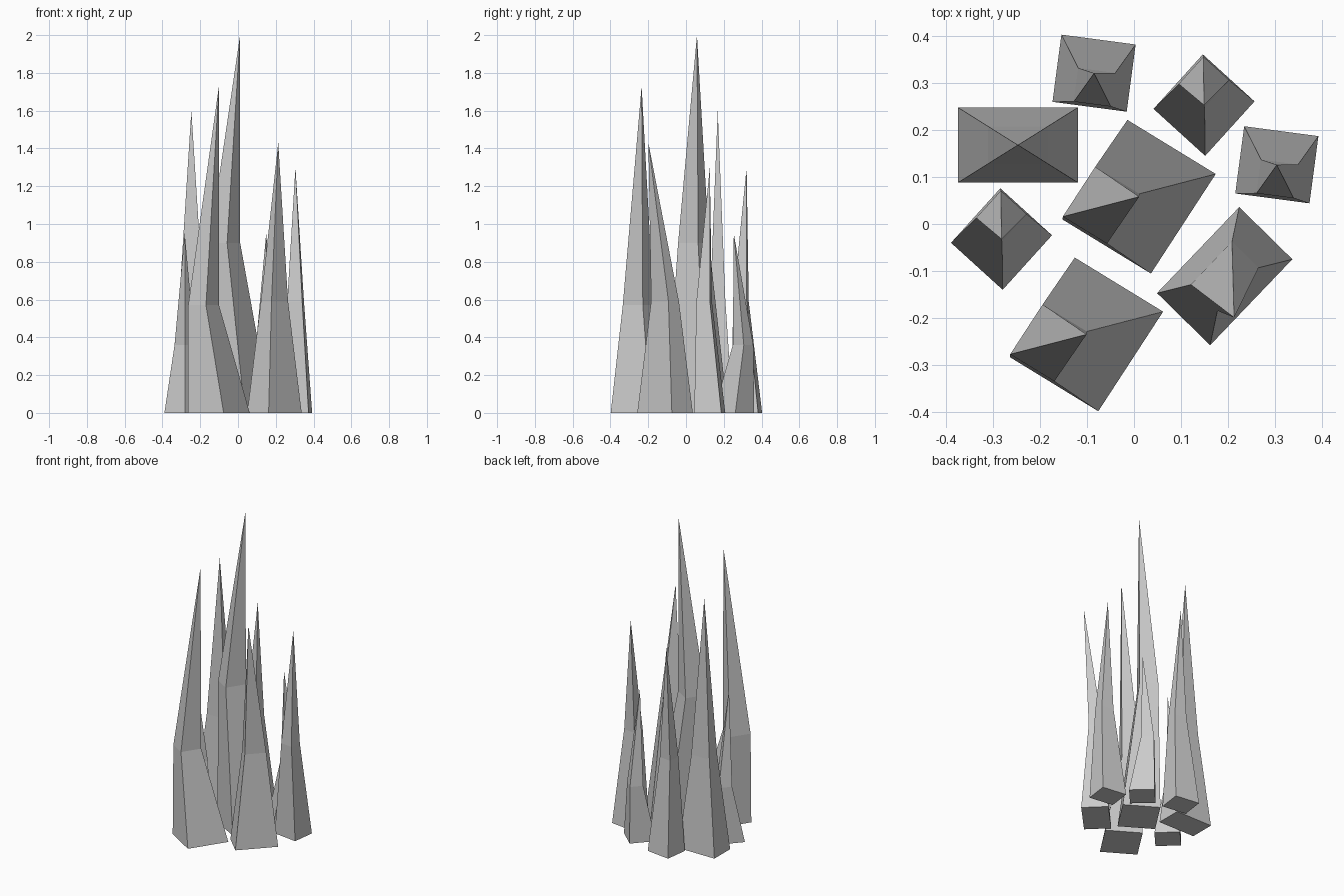
import bpy, bmesh
from mathutils import Vector

if "Cube" in bpy.data.objects:
    bpy.data.objects.remove(bpy.data.objects["Cube"])

# Spike shapes: half-edge vectors u and v of the base, shift of the half-size
# middle ring, and apex offset (all relative to the base centre)
SHAPES = {
    "wide":   ((.094, -.0575), (.069, .106), (-.081, -.018), (0, 0)),
    "small":  ((.055, -.05), (.0525, .058), (0, .049), (0, 0)),
    "square": ((.079, -.0105), (.0095, .0715), (.001, -.03), (0, 0)),
    "slab":   ((.0565, -.0555), (.0875, .0915), (0, 0), (.02, -.088)),
    "block":  ((.1275, 0), (0, .08), (0, 0), (0, 0)),
}


def spike(name, shape, centre, ring_z, height):
    u, v, shift, tip = (Vector(p) for p in SHAPES[shape])
    c = Vector(centre)
    bm = bmesh.new()

    def ring(mid, scale, z):
        return [bm.verts.new((*(mid + scale * (a * u + b * v)), z))
                for a, b in ((-1, -1), (1, -1), (1, 1), (-1, 1))]

    base = ring(c, 1, 0)
    middle = ring(c + shift, .5, ring_z)
    apex = bm.verts.new((*(c + tip), height))
    bm.faces.new(base[::-1])
    for i in range(4):
        j = (i + 1) % 4
        bm.faces.new((base[i], base[j], middle[j], middle[i]))
        bm.faces.new((middle[i], middle[j], apex))
    bmesh.ops.recalc_face_normals(bm, faces=bm.faces)
    mesh = bpy.data.meshes.new(name)
    bm.to_mesh(mesh)
    bm.free()
    bpy.context.collection.objects.link(bpy.data.objects.new(name, mesh))


# Cluster of rock spikes
spike("centre_spike", "wide", (.011, .058), .90, 2.0)
spike("front_spike", "wide", (-.101, -.235), .57, 1.73)
spike("back_left_spike", "block", (-.247, .168), .60, 1.60)
spike("right_front_spike", "slab", (.193, -.111), .59, 1.43)
spike("back_spike", "square", (-.085, .321), .59, 1.30)
spike("right_spike", "square", (.304, .126), .59, 1.30)
spike("left_small_spike", "small", (-.282, -.032), .36, .95)
spike("back_small_spike", "small", (.149, .253), .36, .95)
